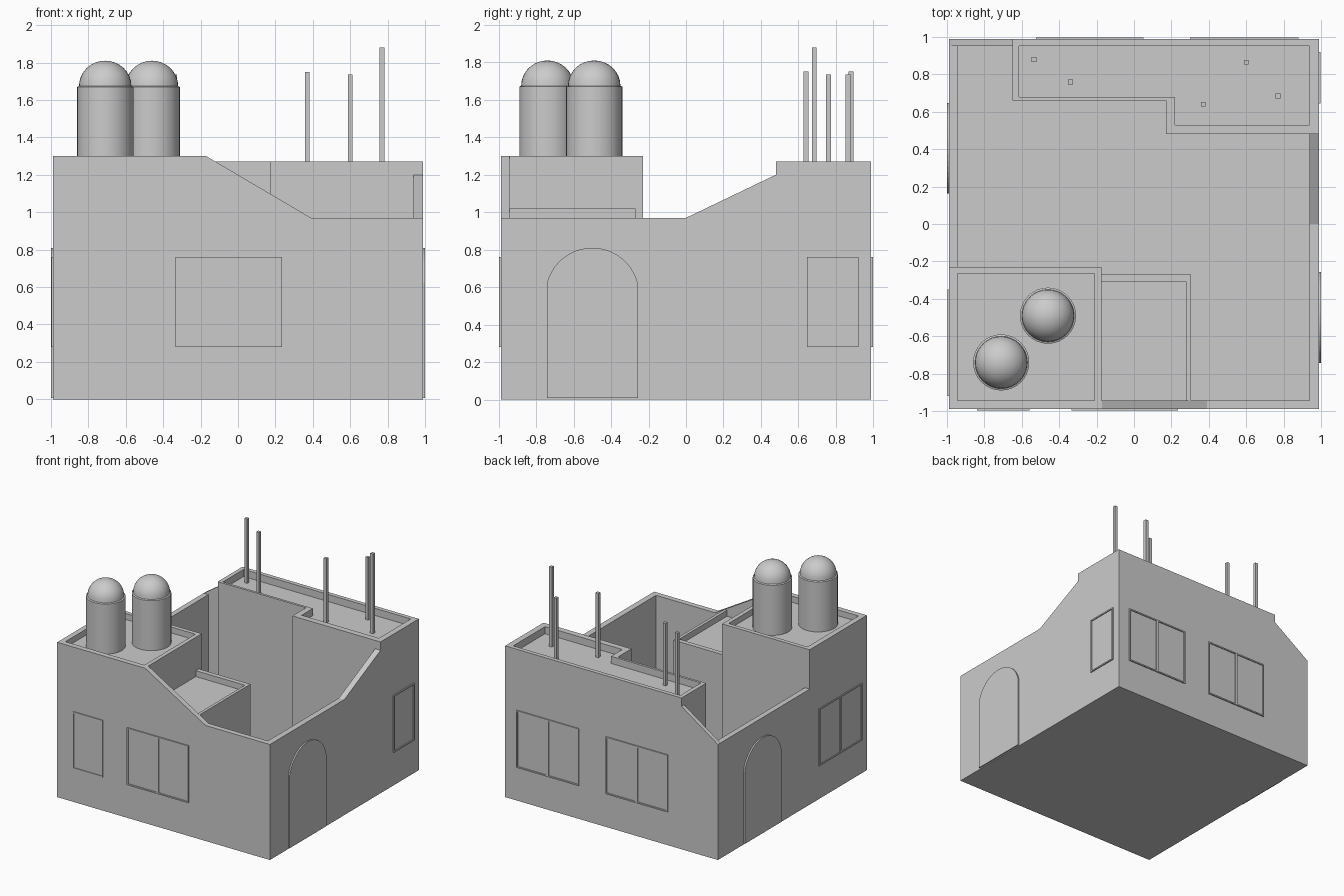
import bpy, bmesh, math

if "Cube" in bpy.data.objects:
    bpy.data.objects.remove(bpy.data.objects["Cube"])

W = 0.988    # half width of the house
T = 0.045    # wall thickness


def finish(name, bm, smooth=False):
    bmesh.ops.recalc_face_normals(bm, faces=bm.faces)
    me = bpy.data.meshes.new(name)
    bm.to_mesh(me)
    bm.free()
    ob = bpy.data.objects.new(name, me)
    bpy.context.collection.objects.link(ob)
    if smooth:
        bpy.ops.object.select_all(action='DESELECT')
        ob.select_set(True)
        bpy.context.view_layer.objects.active = ob
        bpy.ops.object.shade_smooth_by_angle(angle=math.radians(35))
    return ob


def add_prism(bm, pts, axis, a, b):
    """Extrude a 2D outline along an axis from a to b."""
    place = {'x': lambda p, d: (d, p[0], p[1]),
             'y': lambda p, d: (p[0], d, p[1]),
             'z': lambda p, d: (p[0], p[1], d)}[axis]
    lo = [bm.verts.new(place(p, a)) for p in pts]
    hi = [bm.verts.new(place(p, b)) for p in pts]
    bm.faces.new(lo)
    bm.faces.new(hi)
    n = len(pts)
    for i in range(n):
        j = (i + 1) % n
        bm.faces.new((lo[i], lo[j], hi[j], hi[i]))


def prism(name, pts, axis, a, b):
    bm = bmesh.new()
    add_prism(bm, pts, axis, a, b)
    return finish(name, bm)


def rect(u0, u1, v0, v1):
    return [(u0, v0), (u1, v0), (u1, v1), (u0, v1)]


# Outer walls, each a cut profile
prism("front_wall", [(-W, 0), (W, 0), (W, .97), (.39, .97), (-.17, 1.3), (-W, 1.3)],
      'y', -W, -W + T)
prism("back_wall", [(-W, 0), (W, 0), (W, 1.27), (-.65, 1.27), (-.65, 1.2), (-W, .97)],
      'y', W - .035, W)
prism("right_wall", [(-W, 0), (W, 0), (W, 1.27), (.48, 1.27), (.48, 1.2), (0, .97), (-W, .97)],
      'x', W - .05, W)
prism("left_wall", [(-W, 0), (W, 0), (W, .97), (-.23, .97), (-.23, 1.3), (-W, 1.3)],
      'x', -W, -W + T)
prism("courtyard_floor", rect(-W, W, -W, W), 'z', 0, .01)

# Roofed rooms: body plus parapet strip on the courtyard side
prism("back_room", [(-.65, .97), (-.65, .66), (.17, .66), (.17, .48), (.96, .48), (.96, .97)],
      'z', 0, 1.21)
prism("back_parapet", [(-.65, .97), (-.65, .66), (.17, .66), (.17, .48), (.96, .48),
                       (.96, .53), (.22, .53), (.22, .68), (-.615, .68), (-.615, .97)],
      'z', 1.2, 1.27)
prism("tank_room", rect(-.97, -.175, -.97, -.23), 'z', 0, 1.25)
prism("tank_room_parapet", [(-.97, -.23), (-.97, -.265), (-.21, -.265), (-.21, -.97),
                            (-.175, -.97), (-.175, -.23)], 'z', 1.24, 1.3)
prism("low_room", rect(-.2, .305, -.96, -.27), 'z', 0, .97)
prism("low_room_parapet", [(-.18, -.27), (-.18, -.31), (.28, -.31), (.28, -.95),
                           (.305, -.95), (.305, -.27)], 'z', .96, 1.02)

# Domed water tanks
for i, (x, y) in enumerate([(-.46, -.49), (-.71, -.74)]):
    bm = bmesh.new()
    prof = [(0, 1.24), (.15, 1.24), (.15, 1.67), (.14, 1.675)]
    prof += [(.14 * math.cos(k * math.pi / 16), 1.675 + .135 * math.sin(k * math.pi / 16))
             for k in range(1, 8)] + [(0, 1.81)]
    vs = [bm.verts.new((x + r, y, z)) for r, z in prof]
    es = [bm.edges.new(p) for p in zip(vs, vs[1:])]
    bmesh.ops.spin(bm, geom=vs + es, cent=(x, y, 0), axis=(0, 0, 1),
                   angle=2 * math.pi, steps=32)
    bmesh.ops.remove_doubles(bm, verts=bm.verts, dist=1e-4)
    finish(f"water_tank_{i + 1}", bm, True)

# Roof poles
for i, (x, y, top) in enumerate([(-.535, .88, 1.75), (-.34, .76, 1.735), (.37, .64, 1.75),
                                 (.6, .865, 1.735), (.77, .685, 1.88)]):
    prism(f"roof_pole_{i + 1}", rect(x - .013, x + .013, y - .013, y + .013), 'z', 1.2, top)

SIDES = {'front': ('y', -1), 'back': ('y', 1), 'right': ('x', 1), 'left': ('x', -1)}


def window(name, side, u0, u1, panels, out=.998, z0=.28, z1=.76, b=.011):
    """Thin frames around slightly recessed panes."""
    axis, s = SIDES[side]
    bm = bmesh.new()
    w = (u1 - u0) / panels
    for k in range(panels):
        a, c = u0 + k * w, u0 + (k + 1) * w
        for r in (rect(a, a + b, z0, z1), rect(c - b, c, z0, z1),
                  rect(a + b, c - b, z0, z0 + b), rect(a + b, c - b, z1 - b, z1)):
            add_prism(bm, r, axis, s * (W - .02), s * out)
        add_prism(bm, rect(a + b, c - b, z0 + b, z1 - b), axis, s * (W - .02), s * (W + .002))
    finish(name, bm)


window("front_window", 'front', -.335, .235, 2)
window("front_small_window", 'front', -.84, -.56, 1, .996)
window("back_window_1", 'back', -.525, .05, 2)
window("back_window_2", 'back', .3, .88, 2)
window("right_small_window", 'right', .645, .92, 1)
window("left_window", 'left', -.92, -.35, 2, .996)

# Arched doors
for side, u in (('right', -.5), ('left', .405)):
    axis, s = SIDES[side]
    r, h = .25, .243
    a0 = math.acos(h / r)
    n = 20
    pts = [(u - h, .008), (u + h, .008)]
    pts += [(u + r * math.cos(a0 + (math.pi - 2 * a0) * k / n),
             .56 + r * math.sin(a0 + (math.pi - 2 * a0) * k / n)) for k in range(n + 1)]
    prism(f"{side}_door", pts, axis, s * (W - .02), s * 1.0)
